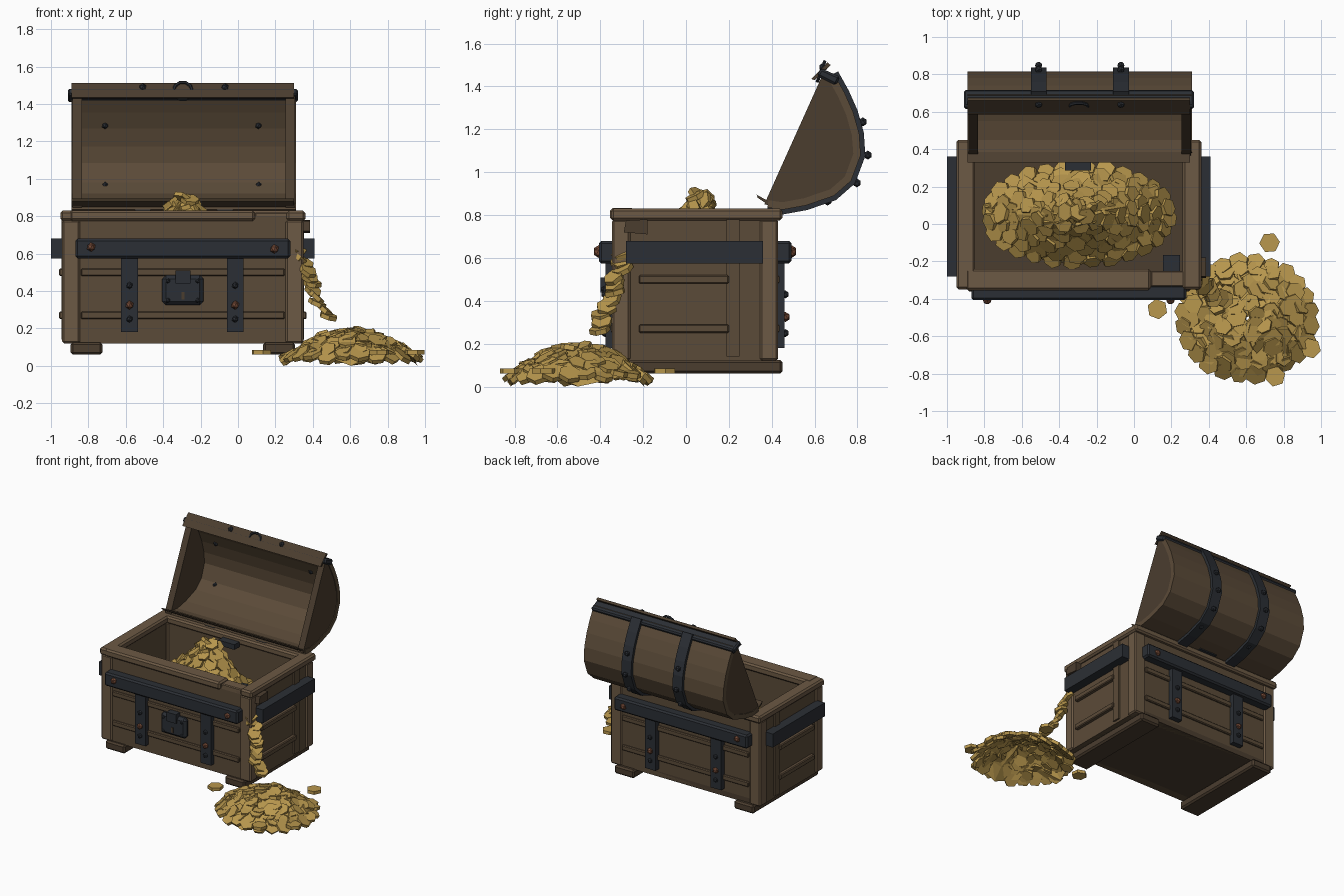
import bpy, bmesh, math, random
from mathutils import Vector, Matrix

if "Cube" in bpy.data.objects:
    bpy.data.objects.remove(bpy.data.objects["Cube"])

random.seed(4)
R = random.uniform


def mat(name, c):
    m = bpy.data.materials.new(name)
    m.diffuse_color = (*c, 1)
    m.use_nodes = True
    m.node_tree.nodes["Principled BSDF"].inputs["Base Color"].default_value = m.diffuse_color
    return m


WOOD = mat("wood", (0.105, 0.07, 0.04))
TRIM = mat("trim_wood", (0.15, 0.10, 0.058))
DARK = mat("dark_wood", (0.07, 0.047, 0.028))
METAL = mat("dark_metal", (0.024, 0.028, 0.035))
RUST = mat("rust", (0.17, 0.065, 0.035))
GOLD = mat("gold", (0.48, 0.31, 0.075))


def finish(name, bm, m, bevel=0):
    bmesh.ops.recalc_face_normals(bm, faces=bm.faces[:])
    me = bpy.data.meshes.new(name)
    bm.to_mesh(me)
    bm.free()
    me.materials.append(m)
    ob = bpy.data.objects.new(name, me)
    bpy.context.collection.objects.link(ob)
    if bevel:
        b = ob.modifiers.new("bevel", 'BEVEL')
        b.width, b.segments = bevel, 1
    return ob


def box(name, x0, x1, y0, y1, z0, z1, m, bevel=0.0):
    bm = bmesh.new()
    bmesh.ops.create_cube(bm, size=1)
    for v in bm.verts:
        v.co = ((x0 + x1) / 2 + v.co.x * (x1 - x0), (y0 + y1) / 2 + v.co.y * (y1 - y0),
                (z0 + z1) / 2 + v.co.z * (z1 - z0))
    return finish(name, bm, m, bevel)


def prism(name, yz, x0, x1, m, bevel=0):
    bm = bmesh.new()
    f = bm.faces.new([bm.verts.new((x0, y, z)) for y, z in yz])
    g = bmesh.ops.extrude_face_region(bm, geom=[f])
    bmesh.ops.translate(bm, vec=(x1 - x0, 0, 0),
                        verts=[v for v in g['geom'] if isinstance(v, bmesh.types.BMVert)])
    return finish(name, bm, m, bevel)


def rivets(name, pts, m, r=0.019):
    bm = bmesh.new()
    for p in pts:
        bmesh.ops.create_icosphere(bm, subdivisions=1, radius=r, matrix=Matrix.Translation(p))
    finish(name, bm, m)


def coins(name, items):
    # items: (position, normal, radius)
    bm = bmesh.new()
    for p, n, r in items:
        q = Vector((0, 0, 1)).rotation_difference(Vector(n).normalized()).to_matrix().to_4x4()
        mx = Matrix.Translation(p) @ q @ Matrix.Rotation(R(0, 1), 4, 'Z')
        bmesh.ops.create_cone(bm, cap_ends=True, segments=6, radius1=r, radius2=r,
                              depth=0.024, matrix=mx)
    finish(name, bm, GOLD)


def mound(name, cx, cy, a, b, profile, jit, seg=20, lift=0.0):
    # jagged heap surface, covered with rings of tilted coins
    bm = bmesh.new()
    rings = []
    for t, z in profile:
        rings.append([bm.verts.new((cx + a * t * math.cos(k * math.tau / seg) * R(.94, 1),
                                    cy + b * t * math.sin(k * math.tau / seg) * R(.94, 1),
                                    z + R(-jit, jit))) for k in range(seg)])
    for r0, r1 in zip(rings, rings[1:]):
        for k in range(seg):
            j = (k + 1) % seg
            bm.faces.new((r0[k], r0[j], r1[j]))
            bm.faces.new((r0[k], r1[j], r1[k]))
    finish(name + "_heap", bm, GOLD)
    out = []
    for (t0, z0), (t1, z1) in zip(profile, profile[1:]):
        for s in (0.1, 0.6):
            t, z = t0 + (t1 - t0) * s, z0 + (z1 - z0) * s
            n = max(3, int(math.tau * t * (a + b) / 2 / 0.085))
            ph = R(0, 1)
            for k in range(n):
                w = (k + ph) * math.tau / n
                sl = (z1 - z0) / (t0 - t1) / ((a + b) / 2)
                nrm = (sl * math.cos(w) + R(-.4, .4), sl * math.sin(w) + R(-.4, .4), 1)
                tt = max(t - 0.05, 0.02)
                out.append(((cx + a * tt * math.cos(w), cy + b * tt * math.sin(w),
                             z + lift + R(-.01, .015)), nrm, R(.045, .06)))
    coins(name + "_coins", out)


CX = -0.295  # chest centre line

# body: floor, walls, runners
box("chest_floor", -.92, .33, -.33, .42, .12, .16, DARK)
box("front_wall", -.92, .33, -.335, -.27, .12, .80, WOOD)
box("back_wall", -.92, .33, .355, .42, .12, .80, WOOD)
for s, side in ((-1, "left"), (1, "right")):
    def bx(name, d0, d1, *rest):
        xs = sorted((CX + s * d0, CX + s * d1))
        box(side + name, *xs, *rest)
    bx("_wall", .565, .635, -.33, .42, .12, .80, WOOD)
    bx("_runner", .43, .60, -.36, .45, .06, .125, DARK, .012)
    bx("_side_band", .63, .705, -.28, .36, .575, .68, METAL)
    bx("_stile", .63, .648, .19, .25, .14, .78, WOOD)
    for z in (.50, .27):
        bx("_side_batten", .62, .662, -.22, .20, z - .02, z + .02, WOOD, .006)
    for y0, y1 in ((-.345, -.26), (.345, .43)):
        bx("_corner_post", .55, .645, y0, y1, .12, .78, TRIM, .01)
    bx("_rim", .555, .655, -.35, .45, .775, .83, TRIM, .012)
box("front_rim", -.90, .09, -.355, -.24, .775, .832, TRIM, .012)
box("front_rim_broken_end", .09, .29, -.335, -.25, .775, .82, TRIM, .006)
box("back_rim", -.90, .31, .345, .45, .775, .83, TRIM, .012)

# front and back ironwork
for face, y, s in (("front", -.335, -1), ("back", .42, 1)):
    def fb(name, x0, x1, d, z0, z1, m, bv=0.0):
        ys = sorted((y - s * .01, y + s * d))
        box(face + name, x0, x1, *ys, z0, z1, m, bv)
    fb("_band", -.87, .28, .072, .575, .68, METAL, .012)
    for z in (.50, .27):
        fb("_batten", -.84, .25, .015, z - .02, z + .02, WOOD, .006)
    for x in (-.58, -.015):
        fb("_strap", x - .045, x + .045, .04, .18, .575, METAL)
        rivets(face + "_strap_rivets", [(x, y + s * .043, z) for z in (.43, .25)], METAL)
        rivets(face + "_strap_rust", [(x, y + s * .043, .325)], RUST, .024)
    rivets(face + "_band_rust", [(-.785, y + s * .072, .635), (.195, y + s * .072, .625)], RUST, .025)

# lock
box("lock_plate", -.405, -.185, -.385, -.33, .325, .485, METAL, .02)
box("lock_hasp", -.335, -.255, -.40, -.33, .44, .51, METAL)
rivets("lock_rivets", [(CX + dx, -.385, z) for dx in (-.08, .08) for z in (.35, .455)], METAL, .014)
box("keyhole", -.303, -.287, -.39, -.38, .355, .395, DARK)

# broken corner
box("corner_bracket", .155, .245, -.275, -.165, .71, .78, METAL)
prism("corner_splinter", [(-.29, .72), (-.18, .71), (-.18, .78), (-.28, .775)], .33, .385, DARK)

# lid: curved shell, end caps, lips
ARC = [(.38, .835), (.45, .825), (.56, .845), (.69, .89), (.77, .96), (.815, 1.08),
       (.808, 1.18), (.78, 1.28), (.74, 1.37), (.69, 1.46)]


def offset(pts, d):
    out = []
    for i, p in enumerate(pts):
        a, b = Vector(pts[max(i - 1, 0)]), Vector(pts[min(i + 1, len(pts) - 1)])
        t = (b - a).normalized()
        out.append((p[0] - t.y * d, p[1] + t.x * d))
    return out


prism("lid_shell", ARC + offset(ARC, .035)[::-1], -.89, .31, WOOD)
CAP = offset(ARC, .012)
for nm, x0 in (("left", -.885), ("right", .255)):
    prism(nm + "_lid_end", [(.365, .85)] + CAP[1:] + [(.635, 1.45)], x0, x0 + .05, DARK)
prism("lid_top_lip", [(.585, 1.435), (.60, 1.43), (.675, 1.50), (.66, 1.512)], -.89, .30, DARK)
prism("lid_hinge_lip", [(.33, .895), (.335, .88), (.42, .825), (.43, .84)], -.89, .30, DARK)
prism("lid_edge_bar", [(.61, 1.45), (.63, 1.485), (.72, 1.445), (.70, 1.405)], -.91, .32, METAL, .01)
for x in (-.51, -.07):
    prism("lid_strap", offset(ARC, -.022) + offset(ARC, .005)[::-1], x - .042, x + .042, METAL)
    rivets("lid_strap_rivets", [(x, .825, 1.235), (x, .848, 1.08), (x, .797, .95),
                                (x, .66, .865), (x, .64, 1.49)], METAL, .021)
rivets("lid_inner_rivets", [(x, y, z) for x in (-.71, .11) for y, z in ((.742, 1.285), (.735, .965))],
       METAL)

# ring and hinge plates
bpy.ops.mesh.primitive_torus_add(major_segments=10, minor_segments=6, major_radius=.05,
                                 minor_radius=.009, location=(CX, .63, 1.47),
                                 rotation=(math.radians(70), 0, 0))
ring = bpy.context.object
ring.name = "lid_ring"
ring.data.materials.append(METAL)
box("inner_hinge_plate", -.37, -.23, .285, .35, .76, .80, METAL)
box("hinge_plate", -.37, -.22, .40, .47, .82, .84, METAL)

# treasure inside the chest
mound("inner_gold", CX, .05, .52, .27,
      [(1, .48), (.75, .58), (.5, .69), (.28, .80), (.1, .86)], .02)
coins("gold_peak", [((CX + R(-.07, .07), .075 + R(-.05, .05), R(.83, .90)),
                     (R(-1, 1), R(-1, 1), R(.2, 1)), .05) for _ in range(12)])

# coins pouring out of the corner
PATH = [(.31, -.285, .66), (.365, -.32, .51), (.42, -.37, .37), (.49, -.42, .23)]
pour = []
for a, b in zip(PATH, PATH[1:]):
    for k in range(4):
        p = Vector(a).lerp(Vector(b), k / 4)
        pour.append((p + Vector((R(-.015, .015), R(-.02, .02), 0)), (R(.1, .9), R(-.8, 0), 1), .05))
coins("pouring_coins", pour)

# spilled pile and stray coins
mound("spilled_gold", .605, -.505, .365, .325,
      [(1, .04), (.78, .085), (.55, .125), (.33, .16), (.12, .165)], .025, lift=.01)
lo = bpy.data.objects["spilled_gold_heap"].data
for v in lo.vertices:
    v.co.z = max(v.co.z, 0) if v.index % 5 or v.index > 19 else 0
coins("stray_coins", [((x, y, .072), (0, 0, 1), .055) for x, y in
                      ((.725, -.10), (.125, -.455), (.945, -.665), (.755, -.815))])
